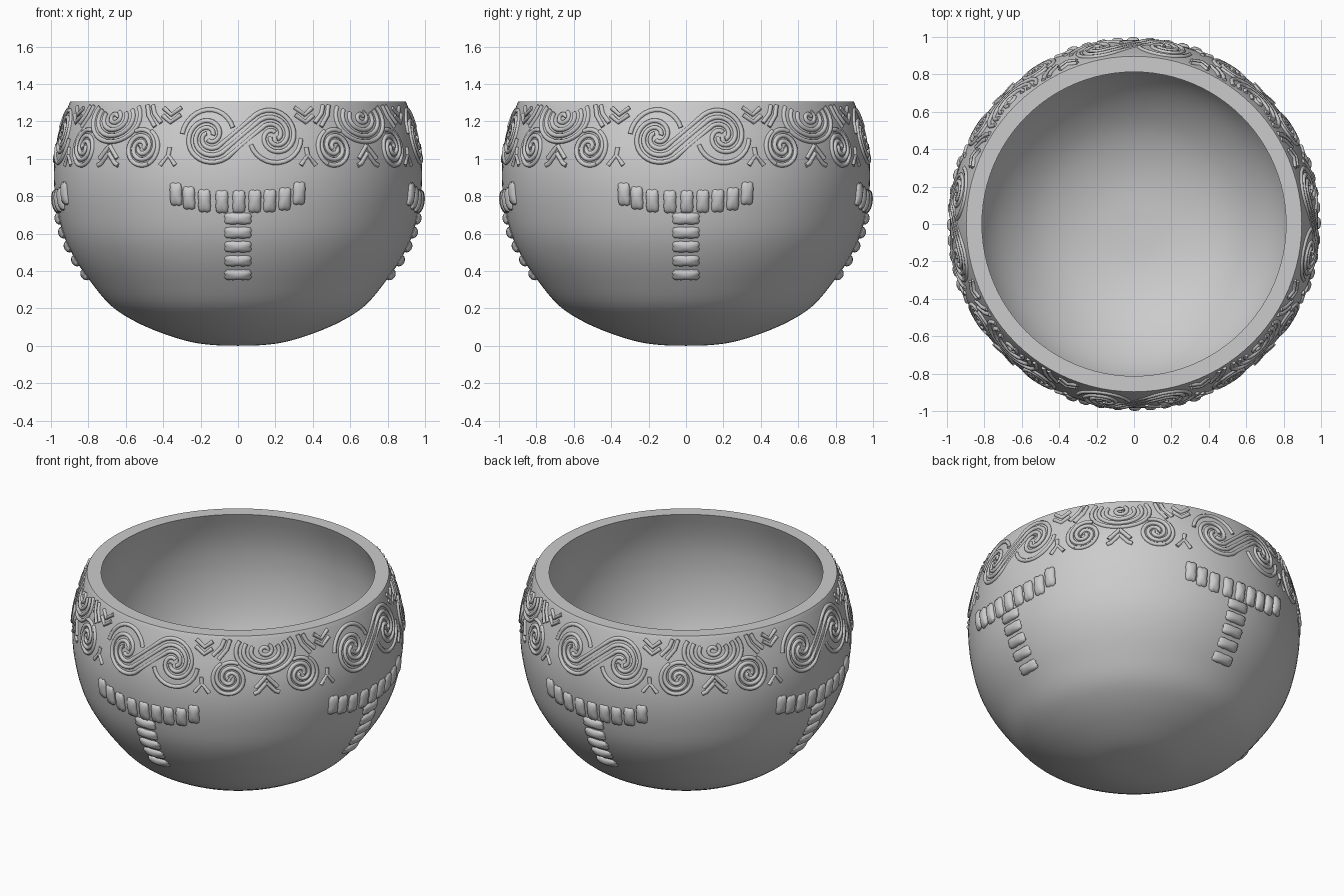
import bpy, bmesh
from math import sin, cos, pi, asin, radians, tau
from mathutils import Vector, Matrix

if "Cube" in bpy.data.objects:
    bpy.data.objects.remove(bpy.data.objects["Cube"])

OUTER = [(0, 0), (.12, .003), (.25, .02), (.4, .065), (.55, .13), (.68, .215), (.79, .345),
         (.875, .47), (.935, .6), (.97, .75), (.984, .88), (.98, 1.0), (.962, 1.1),
         (.935, 1.2), (.908, 1.28), (.897, 1.305)]
INNER = [(.813, 1.305), (.85, 1.2), (.876, 1.1), (.89, 1.0), (.893, .88), (.88, .75),
         (.85, .62), (.8, .5), (.725, .39), (.62, .285), (.5, .2), (.36, .14), (.2, .105), (0, .095)]


def smooth(pts, n=4):
    # Catmull-Rom resampling of a profile
    p = [Vector(q) for q in [pts[0]] + pts + [pts[-1]]]
    out = []
    for a, b, c, d in zip(p, p[1:], p[2:], p[3:]):
        for i in range(n):
            t = i / n
            out.append(.5 * (2 * b + (c - a) * t + (2 * a - 5 * b + 4 * c - d) * t * t
                             + (3 * b - a - 3 * c + d) * t ** 3))
    return out + [p[-1]]


PROFILE = smooth(OUTER)


def radius(z):
    for a, b in zip(PROFILE, PROFILE[1:]):
        if a.y <= z <= b.y:
            return a.x + (b.x - a.x) * (z - a.y) / max(b.y - a.y, 1e-9)
    return PROFILE[-1].x


def on_bowl(theta, z):
    r = radius(z)
    return Vector((r * sin(theta), -r * cos(theta), z))


def finish(bm, name, angle=40):
    me = bpy.data.meshes.new(name)
    bm.to_mesh(me)
    bm.free()
    ob = bpy.data.objects.new(name, me)
    bpy.context.collection.objects.link(ob)
    bpy.ops.object.select_all(action='DESELECT')
    ob.select_set(True)
    bpy.context.view_layer.objects.active = ob
    bpy.ops.object.shade_smooth_by_angle(angle=radians(angle))
    return ob


# bowl body: closed lathe of outer wall, flat rim and inner wall
bm = bmesh.new()
prof = PROFILE + smooth(INNER)
vs = [bm.verts.new((p.x, 0, p.y)) for p in prof]
es = [bm.edges.new(e) for e in zip(vs, vs[1:])]
bmesh.ops.spin(bm, geom=vs + es, axis=(0, 0, 1), cent=(0, 0, 0), angle=tau, steps=96)
bmesh.ops.remove_doubles(bm, verts=bm.verts, dist=1e-5)
bmesh.ops.recalc_face_normals(bm, faces=bm.faces)
finish(bm, "bowl_body")


# carved lines, drawn in flat (u, z) coordinates and wrapped on the wall
def arc(cu, cz, r0, r1, a0, a1, su=1):
    n = max(4, int(abs(a1 - a0) / 12))
    out = []
    for i in range(n + 1):
        t = i / n
        a, r = radians(a0 + (a1 - a0) * t), r0 + (r1 - r0) * t
        out.append((cu + su * r * cos(a), cz + r * sin(a)))
    return out


def mirror(path):
    return [(-u, z) for u, z in path]


def relief(name, paths, centre, depth):
    cu = bpy.data.curves.new(name, 'CURVE')
    cu.dimensions = '3D'
    cu.bevel_depth = depth
    cu.bevel_resolution = 1
    cu.use_fill_caps = True
    for k in range(4):
        for path in paths:
            sp = cu.splines.new('POLY')
            sp.points.add(len(path) - 1)
            for pt, (u, z) in zip(sp.points, path):
                z = min(z, 1.285)
                pt.co = (*on_bowl(radians(centre + 90 * k) + u / .96, z), 1)
    ob = bpy.data.objects.new(name, cu)
    bpy.context.collection.objects.link(ob)


# double spiral: three parallel strands winding into both lobes
D, ZC, UC = .175, 1.12, .02
slope = math_slope = asin(.225 / (2 * D)) * 180 / pi
double = []
for k in range(3):
    rl, rr = .15 - .0375 * k, .075 + .0375 * k
    left = arc(UC - D, ZC, .02, rl, slope - 90 - 360 * (rl - .02) / .1125, slope - 90)
    right = arc(UC + D, ZC, rr, .02, slope + 90, slope + 90 - 360 * (rr - .02) / .1125)
    double.append(left + right)
double.append(arc(UC - D, ZC, .15, .135, 175, 20))
double.append(arc(UC + D, ZC, .15, .135, -5, -160))
relief("double_spiral_relief", double, 0, .013)

# hanging spiral between two small spirals, with chevrons around them
corner = [arc(0, 1.215, r, r, 150, 390, 1.45) for r in (.06, .092, .124)]
corner.append(arc(0, 1.22, .012, .035, 0, 420, 1.3))
side = [arc(.215, 1.06, .012, .1, a, a + 500) for a in (-20, 160)]
side.append(arc(.215, 1.06, .1, .1, -60, 60))
side += [[(.325, z + .035), (.375, z), (.43, z + .04)] for z in (1.235, 1.195)]
side += [[(.335, .965), (.38, 1.02), (.42, .965)], [(.38, 1.02), (.385, 1.06)]]
side += [[(.215, 1.285), (.235, 1.23), (.285, 1.17)], [(.25, 1.285), (.27, 1.24), (.32, 1.19)]]
side += [[(0, 1.03), (.05, .975), (.075, .965)], [(0, 1.07), (.065, 1.0)]]
corner += side + [mirror(p) for p in side]
relief("corner_spiral_relief", corner, 45, .013)


# raised bead rows forming a T on each side
def bead(bm, theta, z, w, h, d=.024):
    n = Vector((sin(theta), -cos(theta), 0))
    up = (on_bowl(theta, z + .02) - on_bowl(theta, z - .02)).normalized()
    tan = Vector((cos(theta), sin(theta), 0))
    n = tan.cross(up).normalized()
    m = Matrix((tan * w, up * h, n * d)).transposed().to_4x4()
    m.translation = on_bowl(theta, z) + n * .001
    made = bmesh.ops.create_uvsphere(bm, u_segments=16, v_segments=10, radius=1)["verts"]
    for v in made:
        # squarer ends than a plain ellipsoid
        v.co = v.co * (1 + .35 * (v.co.x * v.co.y) ** 2 * 4)
        v.co = m @ v.co


bm = bmesh.new()
ROW = [(-.33, .81), (-.262, .79), (-.18, .775), (-.086, .77), (.005, .77),
       (.09, .772), (.17, .775), (.25, .785), (.325, .815)]
for k in range(4):
    base = k * pi / 2
    for x, z in ROW:
        bead(bm, base + asin(x / .975), z, .032, .058)
    for i in range(5):
        bead(bm, base, .68 - .075 * i, .068, .03)
finish(bm, "t_bead_rows")
